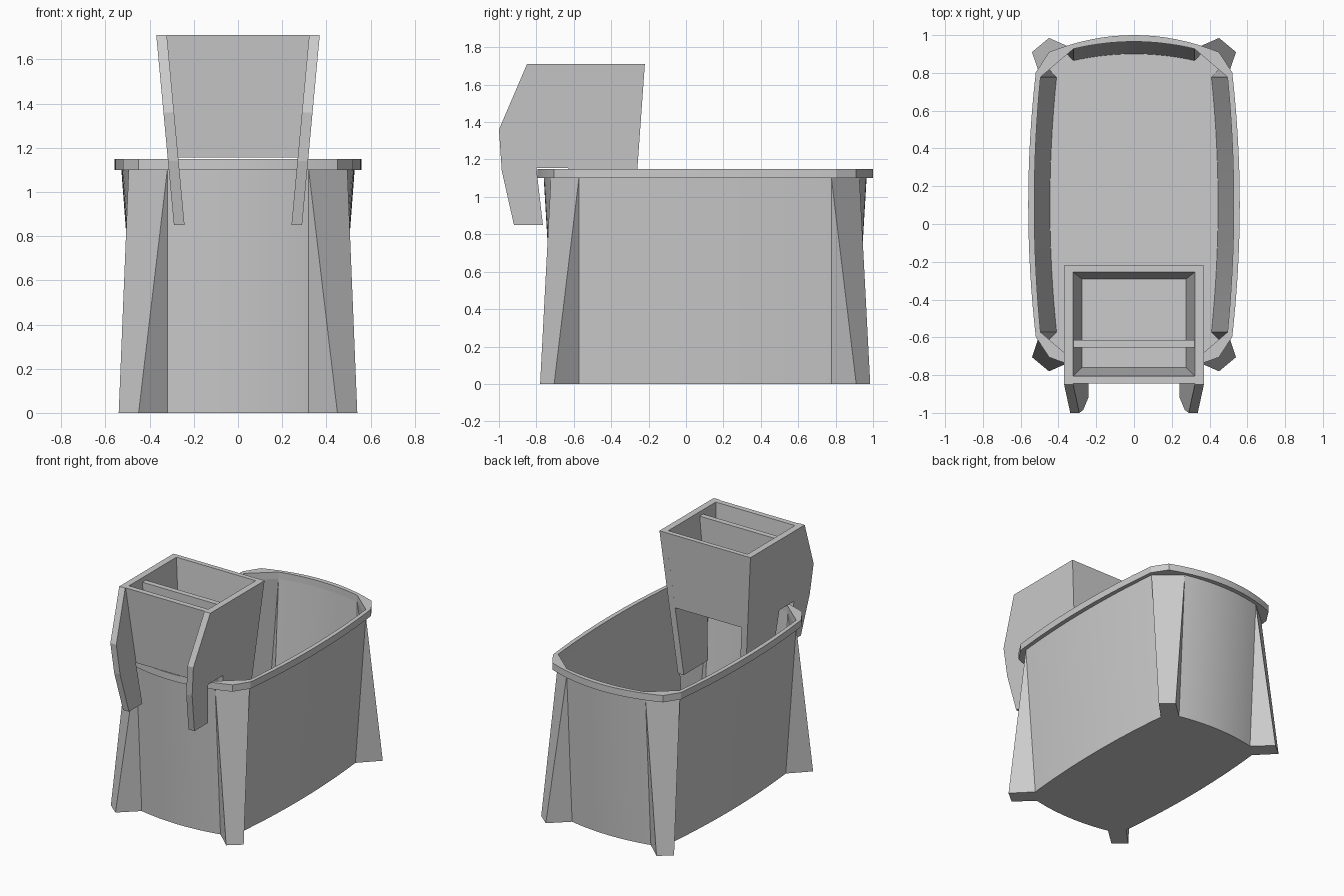
import bpy, bmesh
from mathutils import Vector

cube = bpy.data.objects.get("Cube")
if cube:
    bpy.data.objects.remove(cube, do_unlink=True)

grey = bpy.data.materials.new("plain grey")
grey.use_nodes = True
COLOUR = (0.6, 0.6, 0.6, 1.0)
grey.diffuse_color = COLOUR
grey.node_tree.nodes["Principled BSDF"].inputs["Base Color"].default_value = COLOUR

CENTRE_Y = 0.1025
SEGMENTS = 16


def finish(name, bm, smooth=False, recalc=True):
    bmesh.ops.remove_doubles(bm, verts=bm.verts, dist=1e-5)
    if recalc:
        bmesh.ops.recalc_face_normals(bm, faces=bm.faces)
    mesh = bpy.data.meshes.new(name)
    bm.to_mesh(mesh)
    bm.free()
    mesh.materials.append(grey)
    obj = bpy.data.objects.new(name, mesh)
    bpy.context.collection.objects.link(obj)
    if smooth:
        bpy.ops.object.select_all(action="DESELECT")
        obj.select_set(True)
        bpy.context.view_layer.objects.active = obj
        bpy.ops.object.shade_smooth_by_angle(angle=0.42)
    return obj


def outline(side_x, side_bulge, side_y, end_x, end_y, end_bulge, corner=()):
    """Half loop (right side, then back), repeated by half a turn."""
    steps = [2 * i / SEGMENTS - 1 for i in range(SEGMENTS + 1)]
    half = [(side_x + side_bulge * (1 - t * t), side_y * t) for t in steps]
    half += [(x, y) for x, y in reversed(corner)]
    half += [(-end_x * t, end_y + end_bulge * (1 - t * t)) for t in steps]
    half += [(-x, y) for x, y in corner]
    return half + [(-x, -y) for x, y in half]


def ring(bm, points, z):
    return [bm.verts.new((x, y + CENTRE_Y, z)) for x, y in points]


def bridge(bm, a, b):
    for i in range(len(a)):
        j = (i + 1) % len(a)
        bm.faces.new((a[i], a[j], b[j], b[i]))


# Tub: thin tapered shell whose corners flare into four feet
FOOT = [(0.45, 0.8825), (0.54, 0.8075)]
SIDE_END, BACK_END = (0.495, 0.675), (0.32, 0.825)
base_pts = outline(0.41, 0.035, 0.675, 0.32, 0.763, 0.035, FOOT)
# corner points collapse onto the panel ends at the top
top_pts = outline(0.495, 0.033, 0.675, 0.32, 0.825, 0.038, [BACK_END, SIDE_END])
bm = bmesh.new()
base = ring(bm, base_pts, 0)
top = ring(bm, top_pts, 1.1)
bridge(bm, base, top)
bm.faces.new(list(reversed(base)))
finish("tub_body", bm, smooth=True, recalc=False)

# Rim: flat band around the mouth of the tub
inner_pts = outline(0.495, 0.033, 0.675, 0.32, 0.825, 0.038)
outer_pts = outline(0.52, 0.04, 0.70, 0.45, 0.8075, 0.09)
bm = bmesh.new()
loops = [ring(bm, p, z) for p, z in
         ((inner_pts, 1.1), (outer_pts, 1.1), (outer_pts, 1.15), (inner_pts, 1.15))]
for k in range(4):
    bridge(bm, loops[k], loops[(k + 1) % 4])
finish("tub_rim", bm, smooth=True)


# Hanging box: side profiles spread across a width that narrows downward
def outer_x(z):
    return 0.37 - (1.71 - z) * 0.093


def inner_x(z):
    return outer_x(z) - 0.048


def spread(name, profile, from_x, to_x):
    bm = bmesh.new()
    a = [bm.verts.new((from_x(z), y, z)) for y, z in profile]
    b = [bm.verts.new((to_x(z), y, z)) for y, z in profile]
    bridge(bm, a, b)
    bm.faces.new(a)
    bm.faces.new(list(reversed(b)))
    finish(name, bm)


# Side plates with a slot that hooks over the rim
PLATE = [(-0.22, 1.71), (-0.85, 1.71), (-1.0, 1.36), (-0.985, 1.14), (-0.92, 0.85),
         (-0.765, 0.85), (-0.80, 1.155), (-0.63, 1.155), (-0.575, 0.66), (-0.295, 0.66)]
for side, s in (("left", 1), ("right", -1)):
    spread(side + "_hook_plate", PLATE,
           lambda z: s * inner_x(z), lambda z: s * outer_x(z))

# Walls, floor and divider fitted between the plates
PANELS = {
    "box_front_wall": [(-0.845, 1.71), (-0.805, 1.71), (-0.755, 1.155), (-0.797, 1.155)],
    "box_back_wall": [(-0.255, 1.71), (-0.22, 1.71), (-0.26, 1.155), (-0.295, 1.155)],
    "box_floor": [(-0.78, 1.195), (-0.28, 1.195), (-0.28, 1.155), (-0.78, 1.155)],
    "box_divider": [(-0.655, 1.68), (-0.615, 1.68), (-0.615, 1.18), (-0.655, 1.18)],
}
for name, profile in PANELS.items():
    spread(name, profile, lambda z: -inner_x(z), inner_x)
